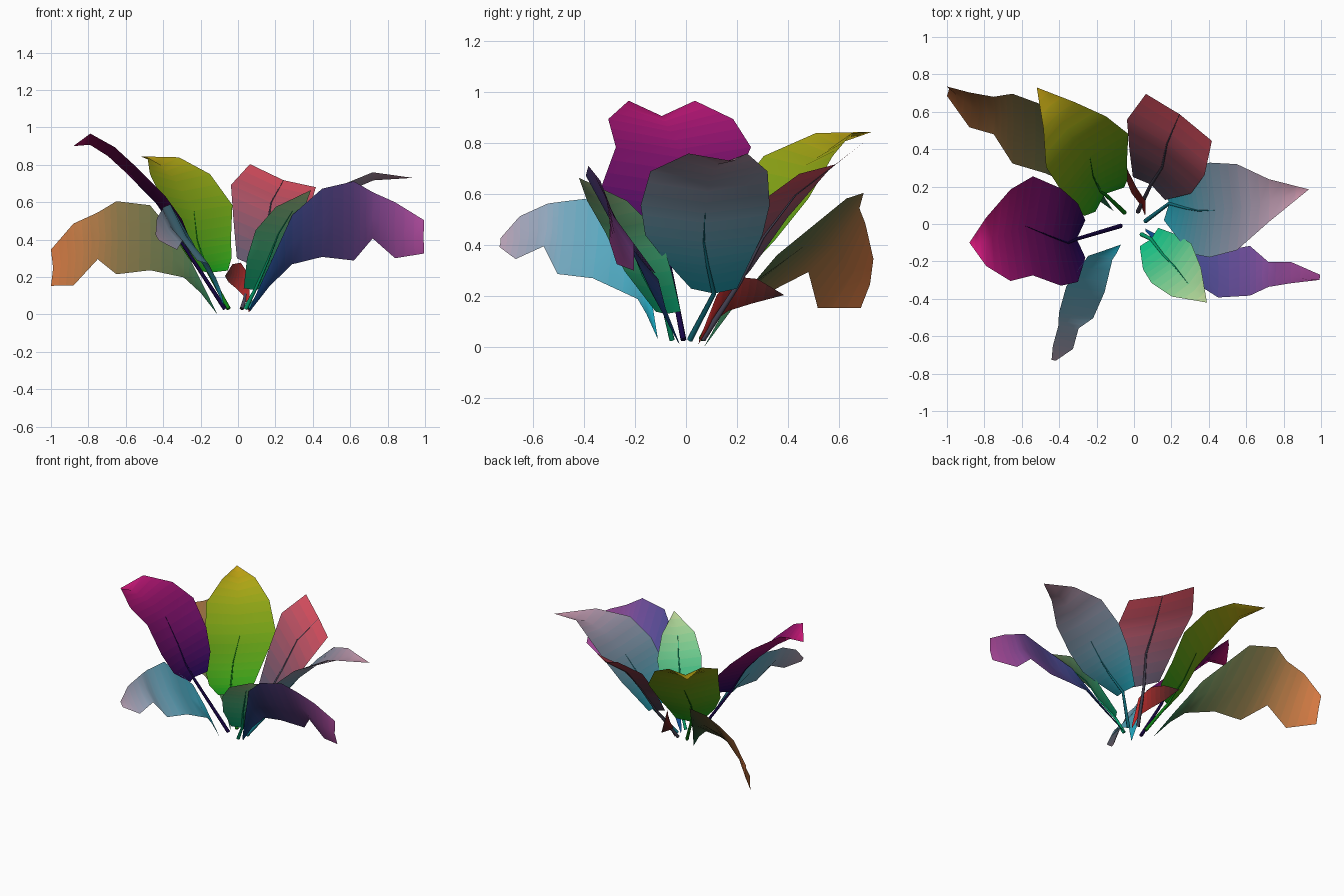
import bpy
from mathutils import Vector

if "Cube" in bpy.data.objects:
    bpy.data.objects.remove(bpy.data.objects["Cube"])


def make_mat(name, col):
    """Material from a screen colour, converted to linear."""
    m = bpy.data.materials.new(name)
    m.diffuse_color = (*[c ** 2.2 for c in col], 1)
    m.use_nodes = True
    m.node_tree.nodes["Principled BSDF"].inputs["Base Color"].default_value = m.diffuse_color
    return m


def mix(a, b, t):
    return [p + (q - p) * t for p, q in zip(a, b)]


BANDS = 3  # colour bands between two stations


def leaf(name, side, stations, base_col, tip_col, cup=0.02, stem=None, end_side=None):
    """Thin blade: stations are (x, y, z, half width) along the centre line."""
    side = Vector(side).normalized()
    end_side = Vector(end_side).normalized() if end_side else side
    centre = [Vector(s[:3]) for s in stations]
    last = len(stations) - 1
    rows = []
    for i, s in enumerate(stations):
        c, w = centre[i], s[3]
        across = side.lerp(end_side, (i / last) ** 4).normalized()
        along = centre[min(i + 1, last)] - centre[max(i - 1, 0)]
        normal = along.cross(across).normalized()
        if normal.z < 0:
            normal = -normal
        mid = c - normal * cup * min(1, w / 0.12)
        rows.append((c - across * w, mid, c + across * w))
    mids = [r[1] for r in rows]

    # Fine rows between stations carry the base-to-tip colour change
    fine = [rows[0]]
    for r, n in zip(rows, rows[1:]):
        for k in range(1, BANDS + 1):
            fine.append([a.lerp(b, k / BANDS) for a, b in zip(r, n)])
    verts, idx = [], []
    for r in fine:
        if (r[0] - r[2]).length < 1e-5:
            idx.append([len(verts)] * 3)
            verts.append(r[0])
        else:
            idx.append([len(verts) + k for k in range(3)])
            verts += r
    faces = []
    for r, n in zip(idx, idx[1:]):
        for k in range(2):
            faces.append(list(dict.fromkeys((r[k], r[k + 1], n[k + 1], n[k]))))
    mesh = bpy.data.meshes.new(name)
    mesh.from_pydata(verts, [], faces)
    count = len(fine) - 1
    for i in range(count):
        mesh.materials.append(make_mat(f"{name}_{i}", mix(base_col, tip_col, (i + 0.5) / count)))
    for p in mesh.polygons:
        p.material_index = p.index // 2
        p.use_smooth = True
    bpy.context.collection.objects.link(bpy.data.objects.new(name, mesh))

    # Tapered stalk running up into the blade
    if stem:
        path = [Vector(stem)] + mids[:4]
        cu = bpy.data.curves.new(name + "_stem", 'CURVE')
        cu.dimensions = '3D'
        cu.bevel_depth = 0.012
        cu.bevel_resolution = 1
        cu.use_fill_caps = True
        sp = cu.splines.new('POLY')
        sp.points.add(len(path) - 1)
        for i, p in enumerate(path):
            sp.points[i].co = (*p, 1)
            sp.points[i].radius = 1 - 0.9 * i / (len(path) - 1)
        cu.materials.append(make_mat(name + "_stem", [c * 0.8 for c in base_col]))
        ob = bpy.data.objects.new(name + "_stem", cu)
        bpy.context.collection.objects.link(ob)
        bpy.ops.object.select_all(action='DESELECT')
        ob.select_set(True)
        bpy.context.view_layer.objects.active = ob
        bpy.ops.object.convert(target='MESH')


# Upright leaves on stalks
leaf("left_leaf", (0, 1, 0),
     [(-.26, -.08, .41, .10), (-.30, -.10, .51, .21), (-.39, -.07, .635, .26),
      (-.54, -.01, .785, .265), (-.66, -.06, .895, .245), (-.79, -.095, .967, .13),
      (-.88, -.10, .90, 0)],
     (.14, .06, .34), (.84, .12, .47), .06, (-.07, -.01, .03))
leaf("back_left_leaf", (.76, .64, 0),
     [(-.13, .13, .235, .10), (-.15, .14, .30, .15), (-.19, .22, .42, .20),
      (-.21, .33, .585, .235), (-.31, .44, .75, .21), (-.40, .58, .84, .11),
      (-.52, .73, .845, 0)],
     (.10, .62, .12), (.80, .64, .10), .05, (-.05, .06, .03))
leaf("back_leaf", (.8, -.57, -.28),
     [(.08, .19, .27, .11), (.14, .28, .45, .21), (.17, .41, .62, .265),
      (.24, .57, .742, .225)],
     (.36, .34, .42), (.84, .30, .36), .03, (.02, .065, .03))
leaf("right_leaf", (0, 1, 0),
     [(.16, .11, .23, .09), (.24, .085, .345, .17), (.31, .07, .44, .23),
      (.405, .075, .557, .253), (.55, .09, .69, .23), (.72, .125, .76, .115),
      (.935, .185, .73, 0)],
     (.12, .55, .62), (.78, .56, .64), .045, (.06, .015, .03))
leaf("front_leaf", (.7, .7, 0),
     [(.08, -.07, .14, .07), (.14, -.15, .30, .13), (.20, -.21, .45, .15),
      (.28, -.31, .575, .11), (.39, -.42, .665, 0)],
     (.06, .76, .52), (.74, .82, .58), .03, (.04, -.055, .03))

# Drooping leaves rising straight from the ground
leaf("outer_back_left_leaf", (0, .73, .68),
     [(-.11, .07, 0, 0), (-.20, .17, .15, .05), (-.29, .27, .28, .12),
      (-.47, .45, .41, .25), (-.65, .51, .41, .27), (-.75, .58, .42, .16),
      (-.88, .61, .32, .19), (-1, .71, .25, .10)],
     (.10, .40, .28), (.86, .48, .27), end_side=(0, .25, .97))
leaf("outer_front_right_leaf", (0, -.57, .82),
     [(.06, -.03, .02, .01), (.17, -.12, .21, .07), (.29, -.20, .40, .16),
      (.45, -.27, .49, .22), (.62, -.25, .50, .25), (.72, -.27, .53, .14),
      (.84, -.26, .45, .16), (.995, -.285, .415, .09)],
     (.06, .30, .55), (.74, .32, .66), end_side=(0, -.15, .98))
leaf("outer_front_left_leaf", (-.54, .08, .84),
     [(-.07, -.11, .03, 0), (-.13, -.15, .19, .07), (-.18, -.18, .29, .12),
      (-.26, -.35, .43, .19), (-.31, -.49, .43, .17), (-.35, -.55, .48, .10),
      (-.38, -.66, .43, .10), (-.43, -.73, .41, .02)],
     (.08, .66, .76), (.74, .64, .72))
leaf("small_back_leaf", (.2, .2, .95),
     [(.06, .05, .02, .01), (.05, .11, .15, .06), (0, .18, .21, .07),
      (-.04, .27, .22, .05), (-.07, .385, .205, 0)],
     (.85, .18, .18), (.22, .14, .14))
